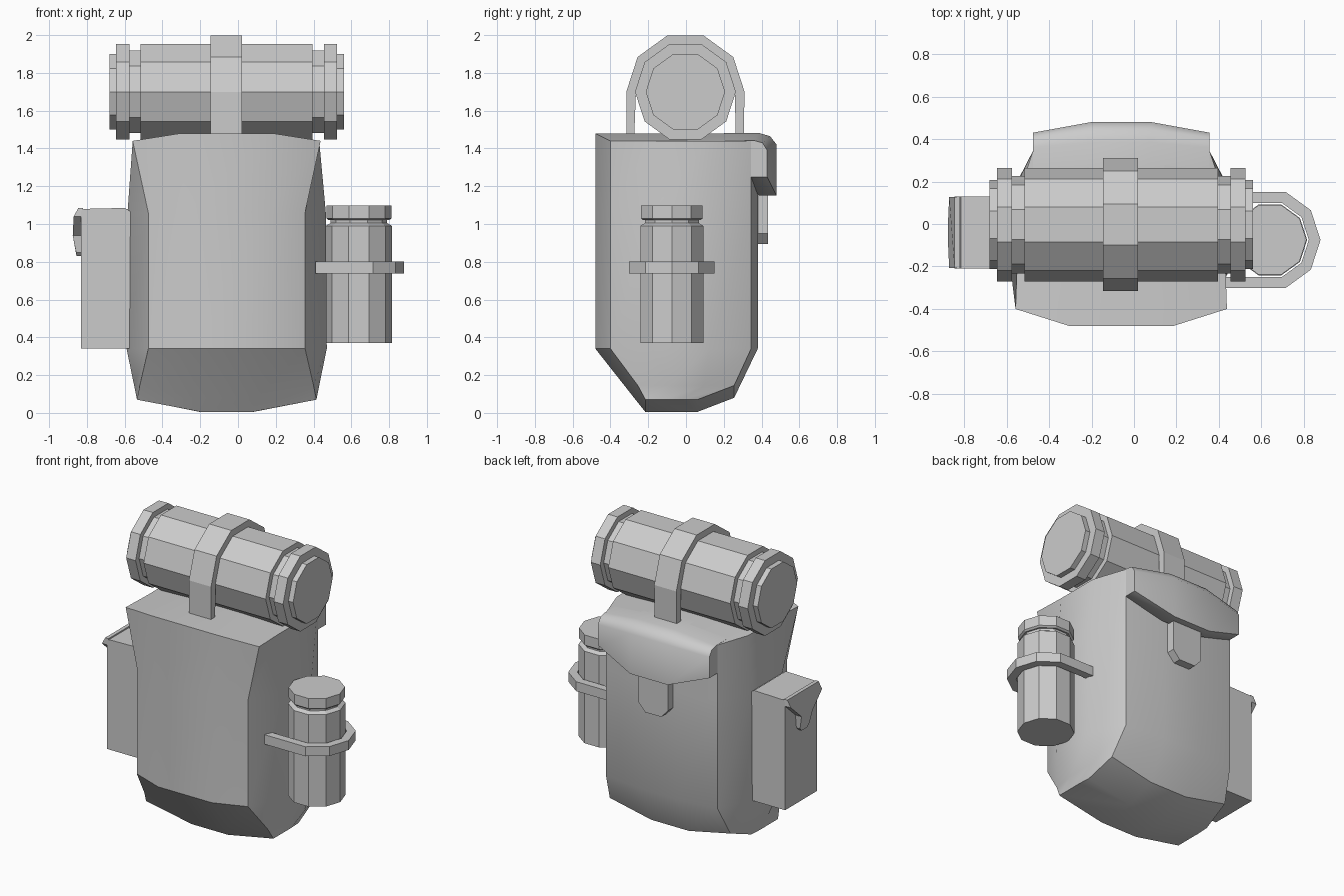
import bpy, bmesh, math

cube = bpy.data.objects.get("Cube")
if cube:
    bpy.data.objects.remove(cube, do_unlink=True)

grey = bpy.data.materials.new("plain grey")
grey.use_nodes = True
COLOUR = (0.6, 0.6, 0.6, 1)
grey.diffuse_color = COLOUR
grey.node_tree.nodes["Principled BSDF"].inputs["Base Color"].default_value = COLOUR

CX = -0.06   # middle of the bag


def loft(name, rings, caps=None, smooth=None):
    """Skin a list of equal point rings; caps lists index groups for the end faces."""
    bm = bmesh.new()
    rows = [[bm.verts.new(p) for p in ring] for ring in rings]
    n = len(rows[0])
    for a, b in zip(rows, rows[1:]):
        for i in range(n):
            j = (i + 1) % n
            bm.faces.new((a[i], a[j], b[j], b[i]))
    for row in (rows[0], rows[-1]):
        for group in caps or [range(n)]:
            bm.faces.new([row[i] for i in group])
    bmesh.ops.recalc_face_normals(bm, faces=bm.faces)
    mesh = bpy.data.meshes.new(name)
    bm.to_mesh(mesh)
    bm.free()
    mesh.materials.append(grey)
    obj = bpy.data.objects.new(name, mesh)
    bpy.context.collection.objects.link(obj)
    if smooth:
        bpy.ops.object.select_all(action='DESELECT')
        obj.select_set(True)
        bpy.context.view_layer.objects.active = obj
        bpy.ops.object.shade_smooth_by_angle(angle=math.radians(smooth))
    return obj


def arc(radius, start, stop):
    """Points of a ten-sided circle from one step to another."""
    return [(radius * math.cos(i * math.pi / 5), radius * math.sin(i * math.pi / 5))
            for i in range(start, stop)]


def turned_x(name, profile, y, z):
    loft(name, [[(x, y + a, z + b) for a, b in arc(r, 0, 10)] for x, r in profile])


def turned_z(name, profile, x, y):
    loft(name, [[(x + a, y + b, z) for a, b in arc(r, 0, 10)] for z, r in profile])


# Bag body: each ring is front, corners, sides and back at one level
def body_ring(yf, yb, inset_f, inset_b, zf, zb, rise, wf, wc, ws, wb, wbc):
    """Half ring from front middle to back middle, mirrored about the bag's middle."""
    def zmix(t):
        return zf + (zb - zf) * t
    half = [(wf, yf, zf), (wc, yf + inset_f, zf + rise),
            (ws, yf + 0.35 * (yb - yf), zmix(0.35) + rise),
            (ws, yf + 0.7 * (yb - yf), zmix(0.7) + rise),
            (wbc, yb - inset_b, zb + rise), (wb, yb, zb)]
    return ([(CX + x, y, z) for x, y, z in half]
            + [(CX - x, y, z) for x, y, z in reversed(half)])


loft("bag_body", [
    body_ring(-0.215, 0.06, 0, 0, 0.005, 0.005, 0.065, 0.135, 0.475, 0.475, 0.14, 0.47),
    body_ring(-0.275, 0.255, 0.02, 0, 0.08, 0.08, 0.065, 0.16, 0.46, 0.49, 0.14, 0.45),
    body_ring(-0.48, 0.38, 0.08, 0.035, 0.34, 0.34, 0, 0.2, 0.415, 0.53, 0.14, 0.415),
    body_ring(-0.48, 0.38, 0.08, 0.035, 1.06, 1.06, 0, 0.22, 0.415, 0.525, 0.14, 0.415),
    body_ring(-0.48, 0.38, 0.08, 0.035, 1.48, 1.48, -0.04, 0.245, 0.4975, 0.49, 0.14, 0.415),
], caps=[(0, 1, 2, 3, 4, 5), (0, 5, 6, 11), (6, 7, 8, 9, 10, 11)], smooth=32)

# Lid flap folded over the back
edge = [(0.2, 1.442), (0.36, 1.442), (0.405, 1.43), (0.43, 1.39), (0.43, 1.25), (0.34, 1.25), (0.2, 1.3)]
middle = [(0.2, 1.482), (0.385, 1.482), (0.445, 1.465), (0.48, 1.42), (0.48, 1.15), (0.39, 1.15), (0.2, 1.3)]
loft("lid_flap", [[(CX + dx, y, z) for y, z in prof] for dx, prof in
                  ((-0.415, edge), (-0.14, middle), (0.14, middle), (0.415, edge))], smooth=40)

# Closing tab under the lid flap
tab = [(-0.11, 1.25), (0.11, 1.25), (0.11, 0.95), (0.06, 0.895), (-0.06, 0.895), (-0.11, 0.95)]
loft("lid_tab", [[(CX + x, y, z) for x, z in tab] for y in (0.37, 0.435)])

# Bedroll with grooved ends
half = [(0.62, 0.21), (0.585, 0.21), (0.585, 0.267), (0.515, 0.267), (0.515, 0.23), (0.455, 0.23), (0.455, 0.267)]
turned_x("bedroll", [(CX - x, r) for x, r in half] + [(CX + x, r) for x, r in reversed(half)], -0.003, 1.7)

# Strap over the bedroll: an open band with its ends in the bag
outer = [(0.308, 1.44)] + [(y, 1.7 + z) for y, z in arc(0.313, 0, 6)] + [(-0.313, 1.44)]
inner = [(0.266, 1.44)] + [(y, 1.7 + z) for y, z in arc(0.262, 0, 6)] + [(-0.272, 1.44)]
loft("bedroll_strap", [[(x, y - 0.003, z) for y, z in outer + inner[::-1]] for x in (-0.145, 0.02)])

# Bottle, its cap and holder band
BX, BY = 0.64, -0.075
turned_z("bottle", [(0.37, 0.175), (0.99, 0.175), (1.005, 0.15), (1.03, 0.15)], BX, BY)
turned_z("bottle_cap", [(1.02, 0.16), (1.03, 0.172), (1.098, 0.172)], BX, BY)


def holder(radius):
    bend = arc(radius, -2, 3)
    ends = radius * math.sin(math.pi * 0.4)
    return [(0.41, BY - ends)] + [(BX + a, BY + b) for a, b in bend] + [(0.41, BY + ends)]


loft("bottle_holder", [[(x, y, z) for x, y in holder(0.238) + holder(0.183)[::-1]] for z in (0.738, 0.802)])

# Side pocket with a pointed flap
pocket = [(-0.45, 0.34), (-0.83, 0.34), (-0.83, 1.065), (-0.815, 1.08), (-0.6, 1.085), (-0.45, 1.0)]
loft("side_pocket", [[(x, y, z) for x, z in pocket] for y in (-0.21, 0.13)])
PY = -0.04   # pocket middle
flap = [(0.17, 1.085, 0), (0.17, 1.04, 0.025), (0.06, 0.94, 0.03), (0.05, 0.85, 0.012), (0.03, 0.83, 0.01)]
flap = flap + [(-w, z, o) for w, z, o in reversed(flap)]
loft("pocket_flap", [[(-0.82, PY + w, z) for w, z, o in flap],
                     [(-0.845 - o, PY + w * 0.98, z) for w, z, o in flap]], smooth=30)
